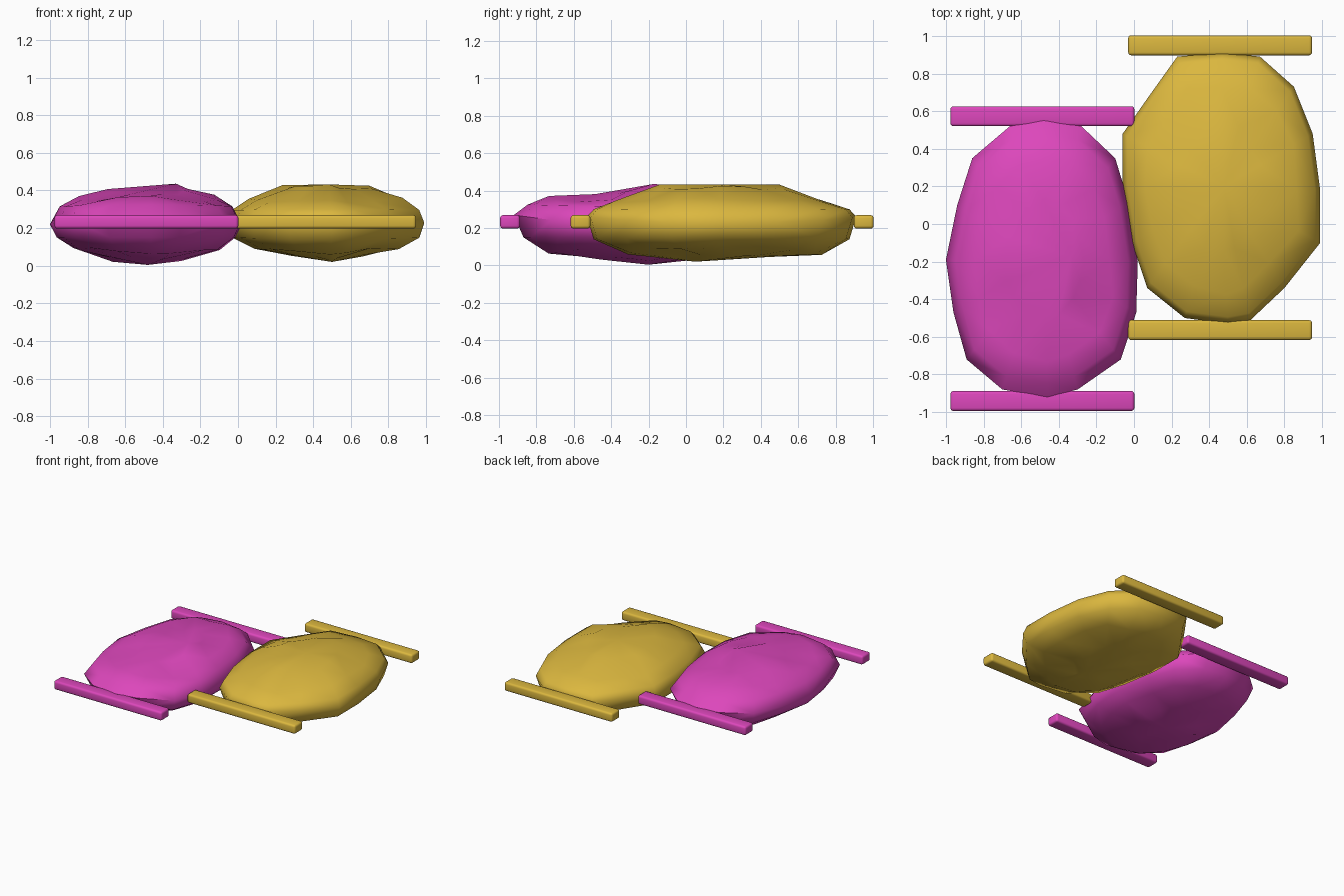
import bpy, bmesh, math, random
from mathutils import Vector

cube = bpy.data.objects.get("Cube")
if cube:
    bpy.data.objects.remove(cube, do_unlink=True)


def material(name, rgb):
    mat = bpy.data.materials.new(name)
    mat.use_nodes = True
    mat.diffuse_color = (*rgb, 1)
    mat.node_tree.nodes["Principled BSDF"].inputs["Base Color"].default_value = (*rgb, 1)
    return mat


def finish(name, bm, mat, angle):
    bmesh.ops.recalc_face_normals(bm, faces=bm.faces[:])
    mesh = bpy.data.meshes.new(name)
    bm.to_mesh(mesh)
    bm.free()
    mesh.materials.append(mat)
    obj = bpy.data.objects.new(name, mesh)
    bpy.context.collection.objects.link(obj)
    bpy.ops.object.select_all(action='DESELECT')
    obj.select_set(True)
    bpy.context.view_layer.objects.active = obj
    bpy.ops.object.shade_smooth_by_angle(angle=math.radians(angle))
    return obj


def stone(name, outline, centre, rings, tips, tilt, mat, seed):
    """Lumpy slab: plan outline shrunk through rings of (scale, side height, end height).
    The diagonals sag towards the middle, and the top rises to the back by tilt."""
    rng = random.Random(seed)
    bm = bmesh.new()
    c = Vector(centre)
    loops = []
    for scale, side, end in rings:
        loop = []
        for p in outline:
            d = Vector(p) - c
            blend = Vector((d.x * 1.4, d.y)).normalized().y ** 2
            z = side + (end - side) * blend
            s = scale
            if scale < 0.9:
                up = 1 if side > 0.225 else -1
                z -= up * 0.06 * blend * (1 - blend)
                z += tilt * d.y * scale if up > 0 else 0
                s += rng.uniform(-0.03, 0.03)
                z += rng.uniform(-0.01, 0.01)
            q = c + d * s
            loop.append(bm.verts.new((q.x, q.y, z)))
        loops.append(loop)
    n = len(outline)
    for lo, hi in zip(loops, loops[1:]):
        for i in range(n):
            j = (i + 1) % n
            bm.faces.new((lo[i], lo[j], hi[j], hi[i]))
    for loop, tip in zip((loops[0], loops[-1]), tips):
        v = bm.verts.new(tip)
        for i in range(n):
            bm.faces.new((loop[i], loop[(i + 1) % n], v))
    bmesh.ops.triangulate(bm, faces=bm.faces[:])
    return finish(name, bm, mat, 60)


def bar(name, x, y, mat):
    """Long rail with rounded edges."""
    bm = bmesh.new()
    bmesh.ops.create_cube(bm, size=1)
    for v in bm.verts:
        v.co = (x + v.co.x * 0.978, y + v.co.y * 0.106, 0.233 + v.co.z * 0.072)
    bmesh.ops.bevel(bm, geom=bm.edges[:], offset=0.016, segments=3,
                    profile=0.5, affect='EDGES')
    return finish(name, bm, mat, 35)


pink = material("pink", (0.72, 0.063, 0.50))
gold = material("gold", (0.71, 0.475, 0.049))

# Pink slab
pink_outline = [(-.48, .55), (-.28, .52), (-.1, .35), (-.03, .12), (.02, -.2),
                (.012, -.47), (-.07, -.72), (-.3, -.88), (-.46, -.92), (-.7, -.88),
                (-.89, -.72), (-.96, -.47), (-1, -.19), (-.94, .1), (-.86, .35),
                (-.66, .52)]
stone("pink_slab", pink_outline, (-.48, -.19),
      [(.37, .03, .032), (.74, .085, .055), (.93, .15, .15), (1, .22, .27),
       (.9, .315, .325), (.72, .372, .375), (.4, .408, .392)],
      [(-.48, -.2, .004), (-.33, -.17, .436)], .025, pink, 3)

# Gold slab
gold_outline = [(.47, .91), (.67, .89), (.85, .73), (.95, .48), (.99, .18),
                (.99, -.1), (.8, -.34), (.62, -.51), (.5, -.53), (.27, -.5),
                (.07, -.34), (-.01, -.1), (-.06, .2), (-.06, .48), (.08, .68),
                (.23, .89)]
stone("gold_slab", gold_outline, (.465, .19),
      [(.37, .05, .036), (.72, .09, .055), (.95, .15, .14), (1, .225, .26),
       (.95, .295, .3), (.77, .36, .35), (.43, .428, .428)],
      [(.5, .05, .02), (.48, .2, .432)], 0, gold, 8)

# End rails
for label, x, y, mat in (("pink", -.487, -.184, pink), ("gold", .458, .193, gold)):
    bar(label + "_front_rail", x, y - .757, mat)
    bar(label + "_back_rail", x, y + .757, mat)
